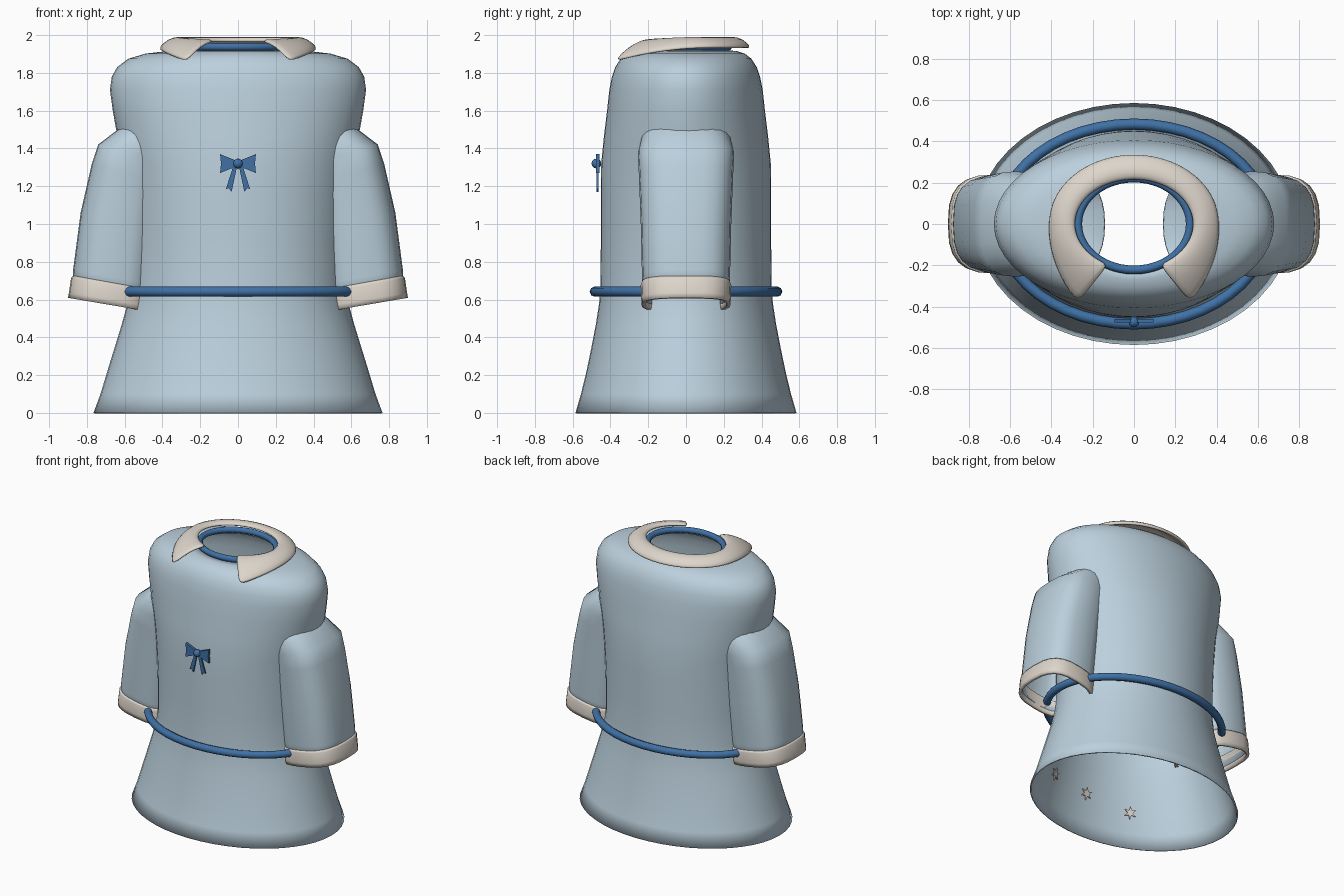
import bpy, bmesh, math
from mathutils import Vector, Matrix

if "Cube" in bpy.data.objects:
    bpy.data.objects.remove(bpy.data.objects["Cube"], do_unlink=True)


def material(name, rgb):
    m = bpy.data.materials.new(name)
    m.use_nodes = True
    m.diffuse_color = (*rgb, 1)
    m.node_tree.nodes["Principled BSDF"].inputs["Base Color"].default_value = (*rgb, 1)
    return m


PALE = material("pale blue cloth", (0.50, 0.63, 0.72))
BLUE = material("blue trim", (0.05, 0.165, 0.38))
CREAM = material("cream trim", (0.73, 0.67, 0.60))


def finish(name, bm, mat, wall=0, offset=-1, subsurf=0, angle=40):
    bmesh.ops.recalc_face_normals(bm, faces=bm.faces)
    me = bpy.data.meshes.new(name)
    bm.to_mesh(me)
    bm.free()
    ob = bpy.data.objects.new(name, me)
    bpy.context.collection.objects.link(ob)
    me.materials.append(mat)
    if wall:
        s = ob.modifiers.new("wall", 'SOLIDIFY')
        s.thickness, s.offset = wall, offset
    if subsurf:
        ob.modifiers.new("round", 'SUBSURF').levels = subsurf
        ob.modifiers["round"].render_levels = subsurf
    bpy.ops.object.select_all(action='DESELECT')
    ob.select_set(True)
    bpy.context.view_layer.objects.active = ob
    bpy.ops.object.shade_smooth_by_angle(angle=math.radians(angle))
    return ob


def skin(bm, rows, closed):
    """Bridge rows of points with quads."""
    rows = [[bm.verts.new(p) for p in row] for row in rows]
    n = len(rows[0])
    for a, b in zip(rows, rows[1:]):
        for i in range(n if closed else n - 1):
            j = (i + 1) % n
            bm.faces.new((a[i], a[j], b[j], b[i]))


def ring(cx, cz, rx, ry, slope=0, power=2, n=48, side=1):
    """Super-ellipse ring whose height leans with x."""
    pts = []
    for i in range(n):
        a = math.tau * i / n
        c, s = math.cos(a), math.sin(a)
        dx = rx * math.copysign(abs(c) ** (2 / power), c)
        dy = ry * math.copysign(abs(s) ** (2 / power), s)
        pts.append((side * (cx + dx), dy, cz + slope * dx))
    return pts


def hoop(name, rx, ry, z, tube, mat, sides):
    bm = bmesh.new()
    rows = []
    for k in range(sides + 1):
        a = math.tau * k / sides
        r = tube * math.cos(a)
        rows.append(ring(0, z + tube * math.sin(a), rx + r, ry + r))
    skin(bm, rows, True)
    bmesh.ops.remove_doubles(bm, verts=bm.verts, dist=1e-5)
    finish(name, bm, mat, angle=60)


# Robe body: half width, half depth, height
profile = [(.765, .585, 0), (.728, .556, .1), (.692, .527, .22), (.655, .502, .34),
           (.615, .477, .47), (.585, .46, .58), (.572, .453, .68), (.573, .451, .9),
           (.585, .451, 1.15), (.605, .449, 1.32), (.638, .435, 1.46), (.663, .418, 1.6),
           (.678, .406, 1.71), (.668, .392, 1.78), (.64, .375, 1.83), (.58, .346, 1.875),
           (.49, .312, 1.902), (.38, .27, 1.915), (.28, .22, 1.92)]
bm = bmesh.new()
skin(bm, [ring(0, z, rx, ry) for rx, ry, z in profile], True)
finish("robe_body", bm, PALE, wall=.01)

# Belt and neck band
hoop("belt", .65, .483, .642, .027, BLUE, 8)
hoop("neck_band", .272, .222, 1.938, .021, BLUE, 10)

# Sleeves run from the cuff up to a sharp shoulder bend and into the body
sleeve = [(.677, .60, .203, .225, .17), (.665, .72, .208, .233, .18),
          (.63, 1.02, .203, .24, .2), (.59, 1.27, .185, .25, .24),
          (.57, 1.375, .17, .255, .27)]
cuff = [(.68, .572, .22, .236, .17), (.678, .60, .217, .237, .17),
        (.67, .675, .214, .24, .18), (.668, .69, .206, .234, .18)]
for side, label in ((1, "left"), (-1, "right")):
    bm = bmesh.new()
    rows = [ring(*r, 2.8, 24, side) for r in sleeve]
    rows.append(ring(.24, 1.61, .1, .2, 1.15, 2.2, 24, side))
    skin(bm, rows, True)
    finish(label + "_sleeve", bm, PALE, wall=.01)
    bm = bmesh.new()
    skin(bm, [ring(*r, 2.8, 24, side) for r in cuff], True)
    finish(label + "_cuff", bm, CREAM, wall=.022, angle=50)

# Collar: open at the front, drawn out to two drooping points
bm = bmesh.new()
rows = []
for v, lift in ((0, 0), (.3, .024), (.65, .024), (1, 0)):
    row = []
    for i in range(33):
        t = i / 16 - 1
        a, b = math.radians(155 * t), math.radians(139 * t)
        droop = max(0, abs(t) - .5) * 2
        inner = Vector((.285 * math.sin(a), .215 * math.cos(a), 1.97))
        outer = Vector((.415 * math.sin(b), .338 * math.cos(b) - .13 * droop ** 1.5,
                        1.932 - .075 * droop ** 2))
        p = inner.lerp(outer, v)
        p.z += lift
        row.append(p)
    rows.append(row)
skin(bm, rows, False)
finish("collar", bm, CREAM, wall=.024, offset=0, subsurf=1, angle=60)


def plate(name, outline, depth, mat, place):
    """Flat shape in x and z, given thickness along y and placed by a matrix."""
    bm = bmesh.new()
    f = bm.faces.new([bm.verts.new((x, -depth / 2, z)) for x, z in outline])
    out = bmesh.ops.extrude_face_region(bm, geom=[f])
    moved = [g for g in out["geom"] if isinstance(g, bmesh.types.BMVert)]
    bmesh.ops.translate(bm, verts=moved, vec=(0, depth, 0))
    bm.transform(place)
    return finish(name, bm, mat, angle=20)


# Chest bow: loops, tails and knot
at = Matrix.Translation((0, -.468, 1.32))
for side, label in ((1, "left"), (-1, "right")):
    loop = [(0, .012), (.095, .05), (.09, 0), (.095, -.05), (0, -.012)]
    tail = [(.004, -.01), (.024, -.01), (.064, -.135), (.05, -.13), (.034, -.15)]
    plate(label + "_bow_loop", [(side * x, z) for x, z in loop], .018, BLUE, at)
    plate(label + "_bow_tail", [(side * x, z) for x, z in tail], .01, BLUE, at)
bm = bmesh.new()
bmesh.ops.create_uvsphere(bm, u_segments=12, v_segments=8, radius=.026)
bm.transform(Matrix.Translation((0, -.474, 1.32)))
finish("bow_knot", bm, BLUE, angle=60)

# Six-pointed stars on the inside of the skirt front
star = [((.045 if i % 2 == 0 else .019) * math.sin(i * math.pi / 6),
         (.045 if i % 2 == 0 else .019) * math.cos(i * math.pi / 6)) for i in range(12)]
for k, z in ((-1, .23), (0, .28), (1, .28)):
    a = math.radians(30 * k)
    rx, ry = .765 - .325 * z - .022, .585 - .25 * z - .022
    turn = math.atan2(math.sin(a) / rx, math.cos(a) / ry)
    place = (Matrix.Translation((rx * math.sin(a), -ry * math.cos(a), z))
             @ Matrix.Rotation(turn, 4, 'Z') @ Matrix.Rotation(-.24, 4, 'X'))
    plate("hem_star", star, .008, CREAM, place)
